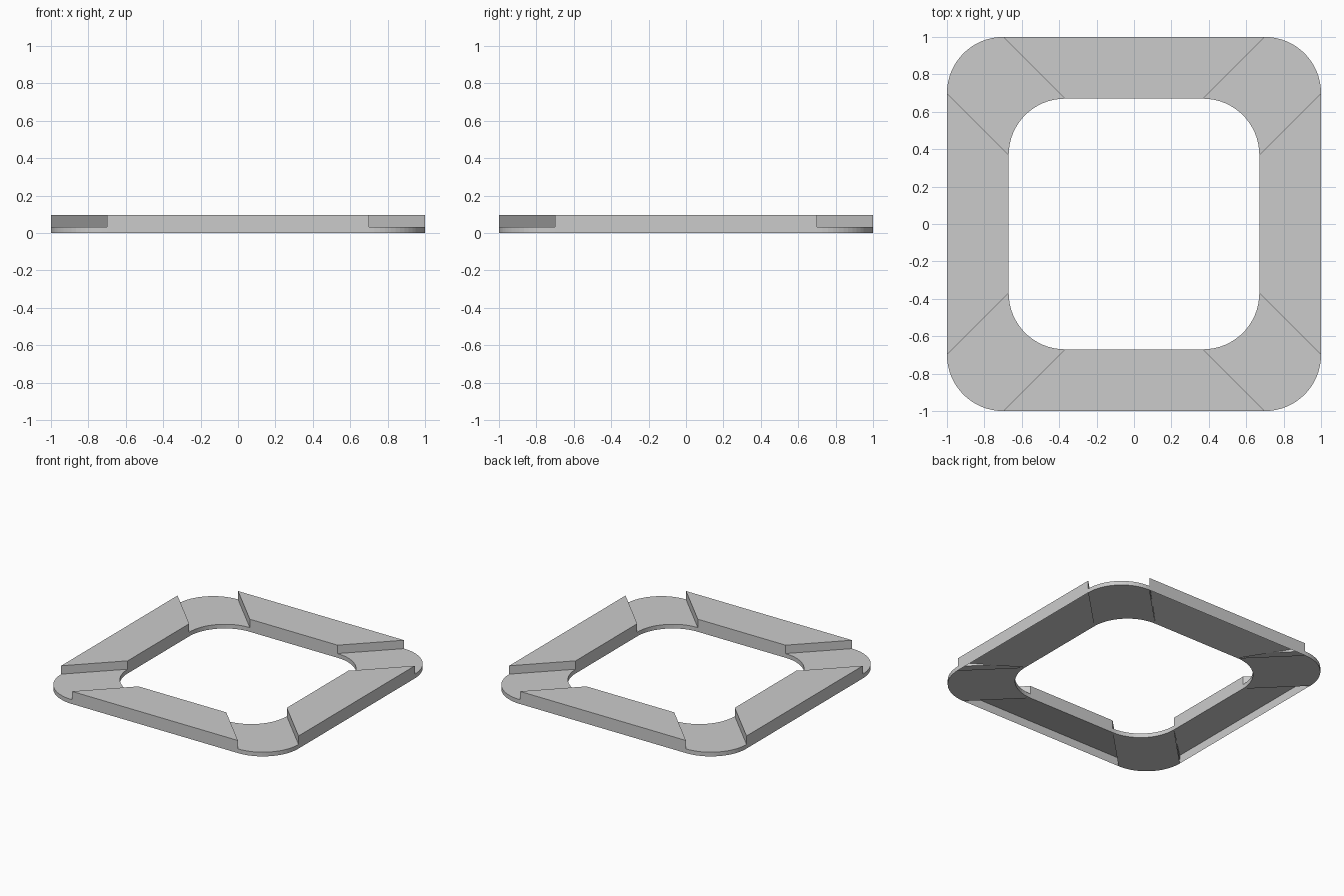
import bpy, bmesh
from math import sin, cos, pi
from mathutils import Matrix

if "Cube" in bpy.data.objects:
    bpy.data.objects.remove(bpy.data.objects["Cube"])

OUT, INN, R = 1.0, 0.67, 0.30      # outer / inner half width, corner radius
TOP, STEP = 0.096, 0.032           # height of bars and of corners
FLOOR = 0.064                      # underside of bars at the outer wall
SEG = 16


def make(name, faces, turn):
    """Build a part from face outlines, turned about z."""
    bm = bmesh.new()
    for pts in faces:
        bm.faces.new([bm.verts.new(p) for p in pts])
    bmesh.ops.remove_doubles(bm, verts=bm.verts[:], dist=1e-5)
    bmesh.ops.transform(bm, matrix=Matrix.Rotation(turn * pi / 2, 4, 'Z'), verts=bm.verts[:])
    mesh = bpy.data.meshes.new(name)
    bm.to_mesh(mesh)
    bm.free()
    obj = bpy.data.objects.new(name, mesh)
    bpy.context.collection.objects.link(obj)
    return obj


def wall(a, b, z0, z1):
    return [(*a, z0), (*b, z0), (*b, z1), (*a, z1)]


def arc(half):
    c = half - R
    return [(c + R * cos(i / SEG * pi / 2), c + R * sin(i / SEG * pi / 2))
            for i in range(SEG + 1)]


# Raised front bar with mitred ends and a sloping underside
a, b = (-(OUT - R), -OUT), (OUT - R, -OUT)
c, d = (INN - R, -INN), (-(INN - R), -INN)
bar = [[(*p, TOP) for p in (a, b, c, d)],
       [(*d, 0), (*c, 0), (*b, FLOOR), (*a, FLOOR)],
       wall(a, b, 0, TOP), wall(c, d, 0, TOP),
       wall(b, c, STEP, TOP), wall(d, a, STEP, TOP)]

# Low rounded corner, closed underneath
outer, inner = arc(OUT), arc(INN)
rim = outer + inner[::-1]
corner = [[(*p, STEP) for p in rim], [(*p, 0) for p in rim[::-1]]]
for i in range(SEG):
    corner.append(wall(outer[i], outer[i + 1], 0, STEP))
    corner.append(wall(inner[i + 1], inner[i], 0, STEP))

for k, side in enumerate(("front", "right", "back", "left")):
    make(side + "_bar", bar, k)
for k, place in enumerate(("back_right", "back_left", "front_left", "front_right")):
    make(place + "_corner", corner, k)
